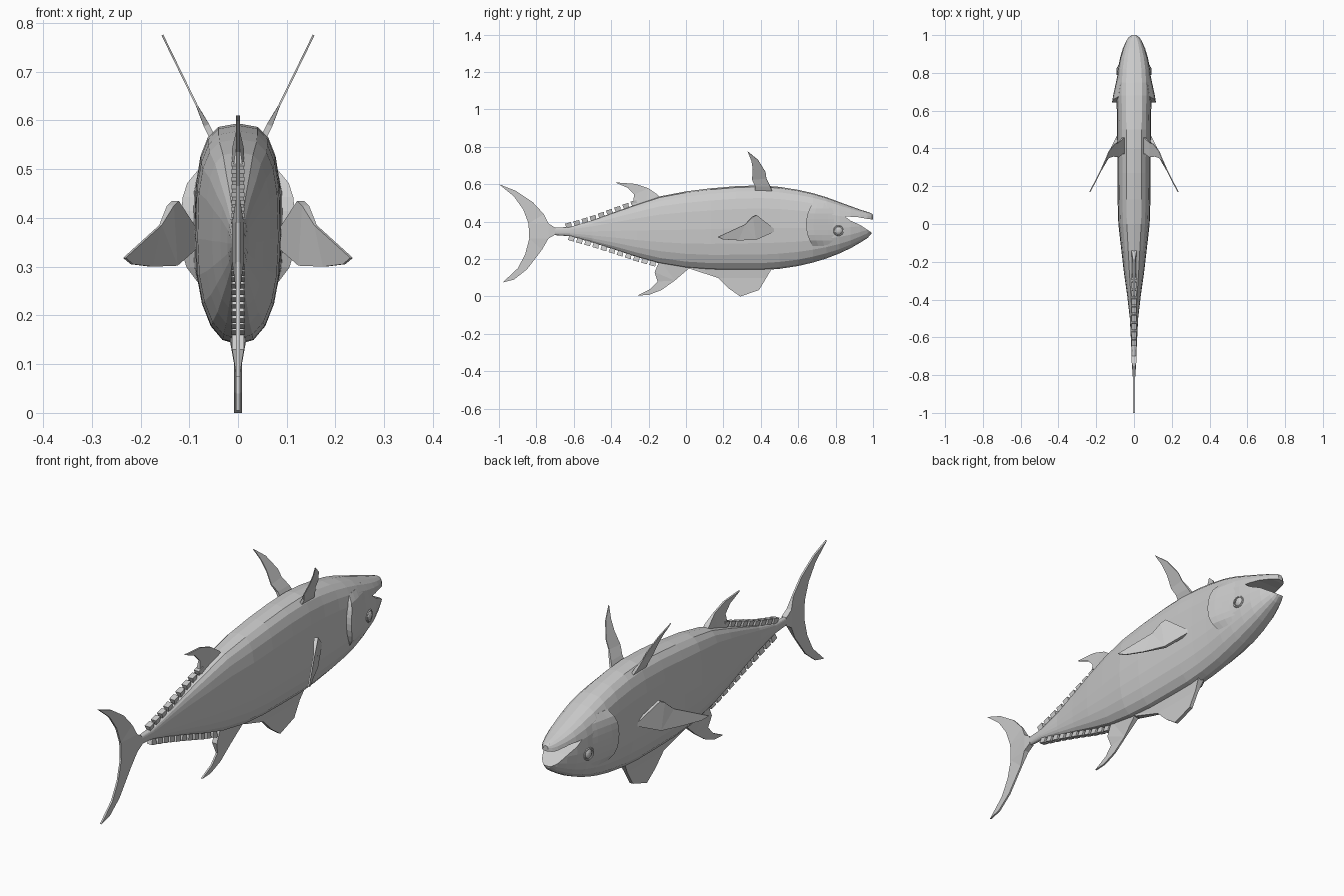
import bpy, bmesh, math
from mathutils import Vector

if "Cube" in bpy.data.objects:
    bpy.data.objects.remove(bpy.data.objects["Cube"])

# Body stations: y, top z, bottom z, half width
ST = [(-.76, .365, .335, .006), (-.70, .368, .328, .012), (-.62, .372, .322, .016),
      (-.50, .408, .288, .022), (-.38, .452, .250, .036), (-.26, .495, .210, .053),
      (-.14, .535, .176, .067), (0, .562, .152, .083), (.13, .578, .142, .087),
      (.27, .590, .140, .088), (.40, .594, .140, .089), (.50, .586, .148, .089),
      (.60, .570, .163, .091), (.68, .552, .182, .094), (.75, .531, .203, .092),
      (.82, .505, .230, .085), (.88, .483, .258, .074), (.93, .465, .287, .059),
      (.97, .452, .312, .042), (.99, .445, .333, .028), (1.0, .437, .385, .012)]
SIDES = 20


def make(name, verts, faces):
    me = bpy.data.meshes.new(name)
    me.from_pydata([tuple(v) for v in verts], [], faces)
    bm = bmesh.new()
    bm.from_mesh(me)
    bmesh.ops.recalc_face_normals(bm, faces=bm.faces)
    bmesh.ops.triangulate(bm, faces=[f for f in bm.faces if len(f.verts) > 4])
    bm.to_mesh(me)
    bm.free()
    ob = bpy.data.objects.new(name, me)
    bpy.context.collection.objects.link(ob)
    return ob


def body_at(y):
    for a, b in zip(ST, ST[1:]):
        if a[0] <= y <= b[0]:
            k = (y - a[0]) / (b[0] - a[0])
            return [a[i] + k * (b[i] - a[i]) for i in (1, 2, 3)]


def skin_x(y, z):
    top, bot, w = body_at(y)
    t = (z - (top + bot) / 2) / ((top - bot) / 2)
    n = 3 if t > 0 else 2.3
    return w * max(0, 1 - abs(t) ** n) ** (1 / n)


def fin(name, pts, normal=(1, 0, 0), base=(), thick=.004, base_thick=.012):
    """Thin plate from an outline; outline points listed in base are thicker."""
    n, c = Vector(normal).normalized(), len(pts)
    t = [base_thick if i in base else thick for i in range(c)]
    vs = [Vector(p) + n * s * t[i] for s in (1, -1) for i, p in enumerate(pts)]
    fs = [list(range(c)), list(range(2 * c - 1, c - 1, -1))]
    fs += [[i, i + c, (i + 1) % c + c, (i + 1) % c] for i in range(c)]
    return make(name, vs, fs)


def mid_fin(name, yz, **kw):
    return fin(name, [(0, y, z) for y, z in yz], **kw)


# Lofted body
verts, faces = [], []
for y, top, bot, w in ST:
    for i in range(SIDES):
        a = 2 * math.pi * i / SIDES
        c, s = math.cos(a), math.sin(a)
        e = 2 / (3 if s > 0 else 2.3)
        verts.append((math.copysign(abs(c) ** e, c) * w, y,
                      (top + bot) / 2 + math.copysign(abs(s) ** e, s) * (top - bot) / 2))
for r in range(len(ST) - 1):
    for i in range(SIDES):
        j = (i + 1) % SIDES
        faces.append([r * SIDES + i, r * SIDES + j, (r + 1) * SIDES + j, (r + 1) * SIDES + i])
faces += [list(range(SIDES)), list(range((len(ST) - 1) * SIDES, len(ST) * SIDES))]
body = make("body", verts, faces)

# Open mouth cut from the snout
cutter = mid_fin("mouth_cutter", [(1.05, .412), (.98, .413), (.92, .424), (.85, .428),
                                  (.88, .405), (.93, .383), (.99, .343), (1.05, .32)],
                 thick=.2)
mod = body.modifiers.new("mouth", 'BOOLEAN')
mod.operation, mod.solver, mod.object = 'DIFFERENCE', 'EXACT', cutter
bpy.context.view_layer.update()
cut = bpy.data.meshes.new_from_object(body.evaluated_get(bpy.context.evaluated_depsgraph_get()))
body.modifiers.clear()
body.data = cut
bpy.data.objects.remove(cutter)

# Tail, rear back fin, rear belly fin, front belly fin
mid_fin("tail_fin", [(-.70, .368), (-.735, .39), (-.76, .44), (-.82, .505), (-.91, .565), (-1, .6),
                     (-.92, .535), (-.87, .465), (-.842, .39), (-.838, .31), (-.86, .225),
                     (-.90, .15), (-.98, .075), (-.92, .09), (-.85, .145), (-.77, .25),
                     (-.735, .31), (-.70, .33)], base=(0, 1, 16, 17))
mid_fin("rear_back_fin", [(-.13, .52), (-.15, .543), (-.20, .578), (-.27, .602), (-.38, .61),
                          (-.31, .58), (-.277, .545), (-.285, .49), (-.22, .48)],
        base=(0, 1, 7, 8))
mid_fin("rear_belly_fin", [(.03, .17), (.01, .145), (-.06, .085), (-.13, .035), (-.20, .008),
                           (-.26, .005), (-.19, .04), (-.152, .08), (-.168, .13), (-.14, .195)],
        base=(0, 1, 8, 9))
mid_fin("front_belly_fin", [(.01, .17), (.03, .145), (.17, .10), (.23, .042), (.29, 0), (.39, .034),
                            (.43, .10), (.46, .15), (.46, .18)],
        base=(0, 1, 7, 8), thick=.008, base_thick=.016)

# Finlets along the tail stalk, flaring toward the free edge
for side, count, y0, y1 in (("upper", 9, -.625, -.275), ("lower", 11, -.61, -.175)):
    s = 1 if side == "upper" else -1
    for i in range(count):
        y = y0 + (y1 - y0) * i / (count - 1)
        top, bot, _ = body_at(y)
        z = top if s > 0 else bot
        mid_fin(f"{side}_finlet_{i + 1}",
                [(y - .008, z - s * .02), (y + .016, z - s * .01),
                 (y + .010, z + s * .026), (y - .022, z + s * .017)],
                base=(2, 3), thick=.006, base_thick=.013)

for side, s in (("right", 1), ("left", -1)):
    # Side fin, swept out and back
    side_yz = [(.48, .352), (.46, .368), (.375, .435), (.355, .425), (.315, .385), (.25, .355),
               (.17, .318), (.20, .305), (.28, .300), (.37, .302), (.46, .342)]
    fin(side + "_side_fin", [(s * (.08 + (.47 - y) * .51), y, z) for y, z in side_yz],
        (s, .51, 0), base=(0, 1, 2, 3, 9, 10), thick=.003, base_thick=.008)

    # Paired back fin, leaning outward
    back_yz = [(.46, .565), (.45, .59), (.43, .63), (.425, .665), (.385, .73), (.33, .775),
               (.35, .725), (.357, .68), (.353, .625), (.37, .59), (.37, .565)]
    fin(side + "_back_fin", [(s * (.055 + (z - .57) * .488), y, z) for y, z in back_yz],
        (s, 0, -.488), base=(0, 1, 9, 10), thick=.002, base_thick=.006)

    # Gill cover: a flap following the skin and flaring at its rear edge
    R, C = 9, 5
    gv, gf = [], []
    for layer in (0, 1):
        for r in range(R):
            u = r / (R - 1) * 2 - 1
            z = .385 + .115 * u
            edge = .642 + .035 * u * u
            for c in range(C):
                k = c / (C - 1)
                y = edge + (.80 - edge) * k
                off = .024 * (1 - k) ** 1.3 * (1 - u ** 4) - .002 * k
                gv.append((s * (skin_x(y, z) + (off if layer else -.012)), y, z))
    N = R * C
    for r in range(R - 1):
        for c in range(C - 1):
            q = [r * C + c, r * C + c + 1, (r + 1) * C + c + 1, (r + 1) * C + c]
            gf += [q, [i + N for i in reversed(q)]]
    rim = [c for c in range(C)] + [r * C + C - 1 for r in range(1, R)]
    rim += [(R - 1) * C + c for c in range(C - 2, -1, -1)] + [r * C for r in range(R - 2, 0, -1)]
    gf += [[a, b, b + N, a + N] for a, b in zip(rim, rim[1:] + rim[:1])]
    make(side + "_gill_cover", gv, gf)

    # Eye with a raised ring
    ex = skin_x(.815, .352)
    bpy.ops.mesh.primitive_uv_sphere_add(segments=12, ring_count=8, radius=.022,
                                         location=(s * (ex - .004), .815, .352))
    bpy.context.object.name = side + "_eye"
    bpy.context.object.scale = (.55, 1, 1)
    bpy.ops.mesh.primitive_torus_add(major_segments=14, minor_segments=5, major_radius=.025,
                                     minor_radius=.004, location=(s * ex, .815, .352),
                                     rotation=(0, math.pi / 2, s * .2))
    bpy.context.object.name = side + "_eye_ring"
